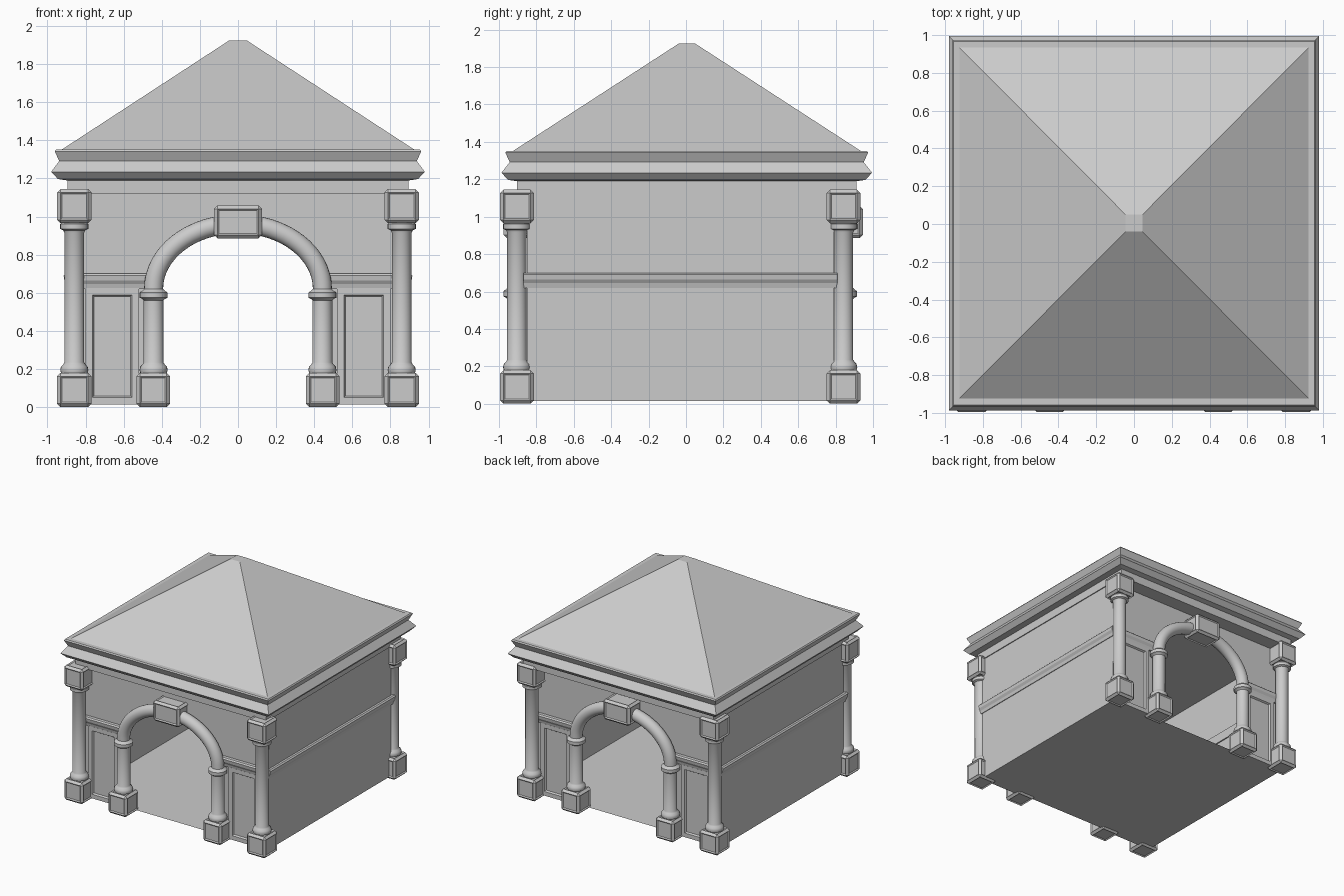
import bpy, bmesh, math
from mathutils import Vector

if "Cube" in bpy.data.objects:
    bpy.data.objects.remove(bpy.data.objects["Cube"])


def finish(name, bm, smooth=False):
    bmesh.ops.recalc_face_normals(bm, faces=bm.faces)
    me = bpy.data.meshes.new(name)
    bm.to_mesh(me)
    bm.free()
    ob = bpy.data.objects.new(name, me)
    bpy.context.collection.objects.link(ob)
    if smooth:
        bpy.ops.object.select_all(action='DESELECT')
        ob.select_set(True)
        bpy.context.view_layer.objects.active = ob
        bpy.ops.object.shade_smooth_by_angle(angle=math.radians(35))
    return ob


def skin(name, rings, smooth=False, caps=True):
    """Join closed rings of points into one surface."""
    bm = bmesh.new()
    vs = [[bm.verts.new(p) for p in r] for r in rings]
    n = len(vs[0])
    for a, b in zip(vs, vs[1:]):
        for i in range(n):
            j = (i + 1) % n
            bm.faces.new((a[i], a[j], b[j], b[i]))
    if caps:
        bm.faces.new(vs[0])
        bm.faces.new(vs[-1])
    return finish(name, bm, smooth)


def stack(name, levels, cy):
    """Rectangular rings (half x, half y, z)."""
    return skin(name, [[(sx * hx, cy + sy * hy, z) for sx, sy in
                        ((-1, -1), (1, -1), (1, 1), (-1, 1))] for hx, hy, z in levels])


def lathe(name, x, y, profile, n=24):
    rings = [[(x + r * math.cos(2 * math.pi * i / n), y + r * math.sin(2 * math.pi * i / n), z)
              for i in range(n)] for r, z in profile]
    return skin(name, rings, True)


def panel_block(name, c, half, bevel=0.018):
    """Bevelled block with a sunken panel on each face."""
    bm = bmesh.new()
    bmesh.ops.create_cube(bm, size=2)
    for v in bm.verts:
        v.co = Vector(c) + Vector([a * b for a, b in zip(v.co, half)])
    bmesh.ops.bevel(bm, geom=bm.edges[:], offset=bevel, segments=1, affect='EDGES')
    big = sorted(bm.faces, key=lambda f: -f.calc_area())[:6]
    bmesh.ops.recalc_face_normals(bm, faces=bm.faces)
    bmesh.ops.inset_individual(bm, faces=big, thickness=0.012, depth=-0.008)
    return finish(name, bm)


def moulding(name, p0, p1, out):
    """String course profile swept between two points."""
    prof = [(-0.01, 0.62), (0.006, 0.62), (0.012, 0.645), (0.024, 0.665),
            (0.028, 0.69), (0.018, 0.70), (-0.01, 0.70)]
    return skin(name, [[(p[0] + out[0] * d, p[1] + out[1] * d, z) for d, z in prof]
                       for p in (p0, p1)])


WX, YF, YB, Z0 = 0.887, -0.85, 0.79, 0.015
AX, CX, SPRING, RISE = 0.443, 0.859, 0.62, 0.342
arc = [(AX * math.cos(t), SPRING + RISE * math.sin(t))
       for t in [math.pi * i / 32 for i in range(33)]]

# Roof, cornice and frieze
stack("roof", [(0.935, 0.94, 1.345), (0.045, 0.045, 1.925)], 0.005)
stack("cornice", [(0.90, 0.91, 1.19), (0.945, 0.955, 1.197), (0.98, 0.991, 1.235),
                  (0.938, 0.946, 1.292), (0.962, 0.97, 1.342), (0.955, 0.963, 1.352),
                  (0.935, 0.942, 1.352)], 0.004)
stack("frieze", [(0.895, 0.908, 1.12), (0.895, 0.908, 1.195)], 0.004)

# Floor and side walls
bm = bmesh.new()
bm.faces.new([bm.verts.new(p) for p in
              ((-WX, YF, Z0), (WX, YF, Z0), (WX, YB, Z0), (-WX, YB, Z0))])
finish("floor", bm)
for s in (-1, 1):
    bm = bmesh.new()
    bm.faces.new([bm.verts.new(p) for p in
                  ((s * WX, YF, Z0), (s * WX, YB, Z0), (s * WX, YB, 1.13), (s * WX, YF, 1.13))])
    finish("side_wall", bm)
    moulding("side_string_course", (s * WX, -0.87, 0), (s * WX, 0.81, 0), (s, 0))

shaft_low = [(0.05, 0.17), (0.07, 0.18), (0.074, 0.195), (0.07, 0.212), (0.058, 0.225), (0.052, 0.235)]
shaft_top = [(0.052, 0.915), (0.058, 0.928), (0.074, 0.935), (0.074, 0.96), (0.06, 0.975)]
impost = [(0.052, 0.56), (0.06, 0.568), (0.073, 0.574), (0.073, 0.602), (0.06, 0.61), (0.05, 0.62)]

# Front and back: arched wall, columns, arch and wainscot
for side, s, yw, yc, yk in (("front", -1, YF, -0.904, -0.885), ("back", 1, YB, 0.842, 0.855)):
    bm = bmesh.new()
    outline = [(AX, Z0)] + arc + [(-AX, Z0), (-WX, Z0), (-WX, 1.13), (WX, 1.13), (WX, Z0)]
    bm.faces.new([bm.verts.new((x, yw, z)) for x, z in outline])
    finish(side + "_arched_wall", bm)

    # Arch tube on an elliptical path
    rings = []
    for i in range(33):
        t = math.pi * i / 32
        nrm = Vector((RISE * math.cos(t), 0, AX * math.sin(t))).normalized()
        c = Vector((arc[i][0], yc, arc[i][1]))
        rings.append([c + 0.05 * (nrm * math.cos(a) + Vector((0, 1, 0)) * math.sin(a))
                      for a in [2 * math.pi * k / 20 for k in range(20)]])
    skin(side + "_arch", rings, True)
    panel_block(side + "_keystone", (0, yk, 0.972), (0.125, 0.09, 0.087))

    for m in (-1, 1):
        panel_block(side + "_column_base", (m * CX, yc, 0.09), (0.09, 0.09, 0.09))
        lathe(side + "_column", m * CX, yc, shaft_low + shaft_top)
        panel_block(side + "_column_capital", (m * CX, yc, 1.055), (0.09, 0.09, 0.09))
        panel_block(side + "_arch_base", (m * 0.445, yc, 0.09), (0.088, 0.09, 0.09))
        lathe(side + "_arch_post", m * AX, yc, shaft_low + impost)

        # Wainscot with a sunken panel and cap moulding
        bm = bmesh.new()
        bmesh.ops.create_cube(bm, size=1)
        for v in bm.verts:
            v.co = (m * 0.66 + v.co.x * 0.28, yw + s * 0.01 + v.co.y * 0.02, 0.32 + v.co.z * 0.61)
        bm.normal_update()
        outer = max(bm.faces, key=lambda f: f.normal.y * s)
        bmesh.ops.inset_individual(bm, faces=[outer], thickness=0.05, depth=0)
        bmesh.ops.inset_individual(bm, faces=[outer], thickness=0.012, depth=-0.014)
        finish(side + "_wainscot", bm)
        moulding(side + "_string_course", (m * 0.46, yw + s * 0.012, 0),
                 (m * 0.86, yw + s * 0.012, 0), (0, s))
